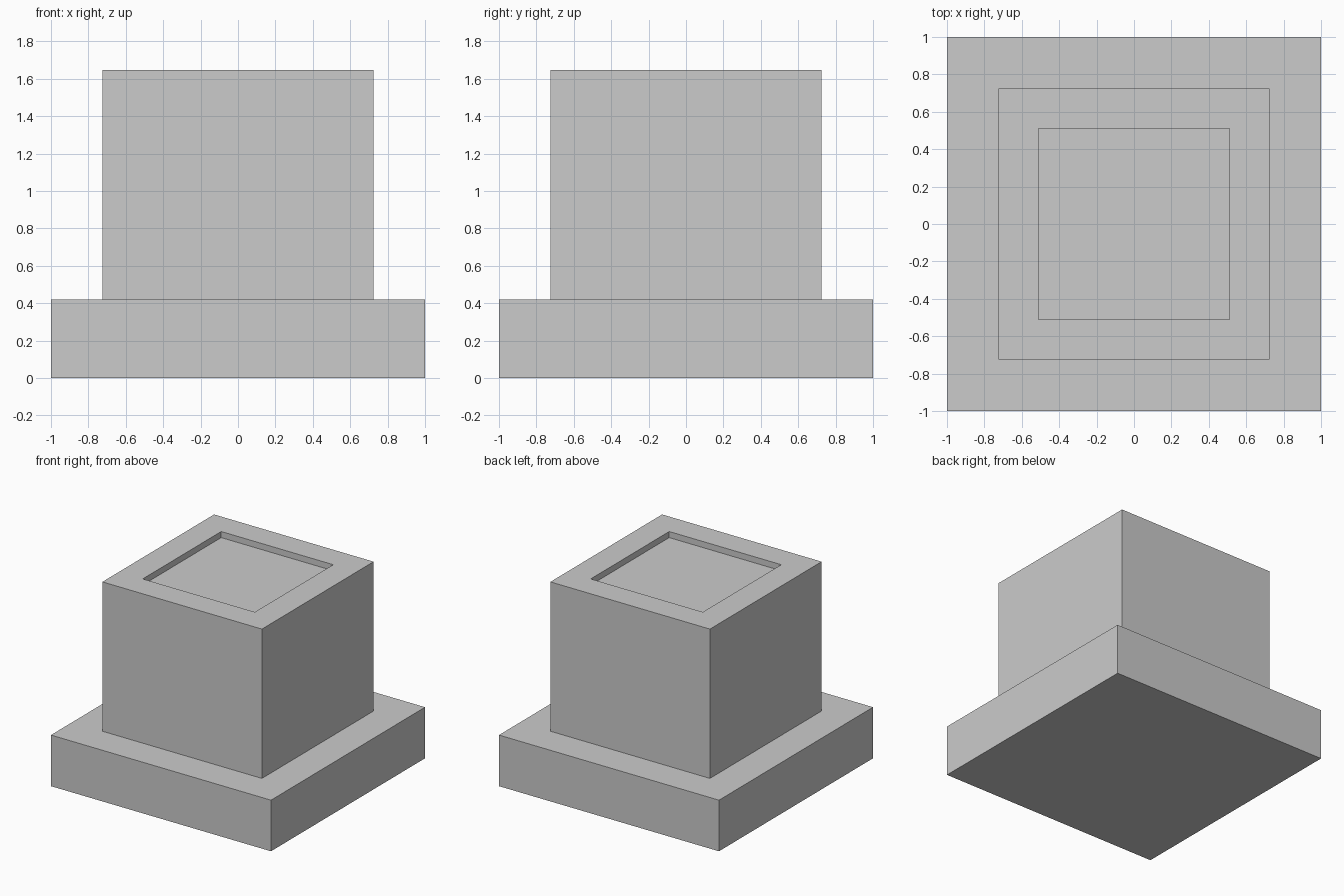
import bpy, bmesh
from mathutils import Matrix, Vector

if "Cube" in bpy.data.objects:
    bpy.data.objects.remove(bpy.data.objects["Cube"])


def box(name, width, z0, z1, inset=0.0, depth=0.0):
    """Square block from z0 to z1, optionally with a recess in its top."""
    bm = bmesh.new()
    mat = Matrix.Translation((0, 0, (z0 + z1) / 2)) @ Matrix.Diagonal((width, width, z1 - z0, 1))
    bmesh.ops.create_cube(bm, size=1, matrix=mat)
    if depth:
        bm.normal_update()
        top = max(bm.faces, key=lambda f: f.calc_center_median().z)
        # Rim, then vertical recess walls
        bmesh.ops.inset_region(bm, faces=[top], thickness=inset)
        ext = bmesh.ops.extrude_discrete_faces(bm, faces=[top])
        bmesh.ops.translate(bm, verts=ext["faces"][0].verts, vec=Vector((0, 0, -depth)))
    bmesh.ops.recalc_face_normals(bm, faces=bm.faces)
    mesh = bpy.data.meshes.new(name)
    bm.to_mesh(mesh)
    bm.free()
    obj = bpy.data.objects.new(name, mesh)
    bpy.context.collection.objects.link(obj)
    return obj


BASE_TOP = 0.42

# Wide square plinth
box("base_plinth", 2.0, 0.0, BASE_TOP)

# Upper block with a shallow square recess
box("upper_block", 1.45, BASE_TOP, 1.647, inset=0.305, depth=0.05)
